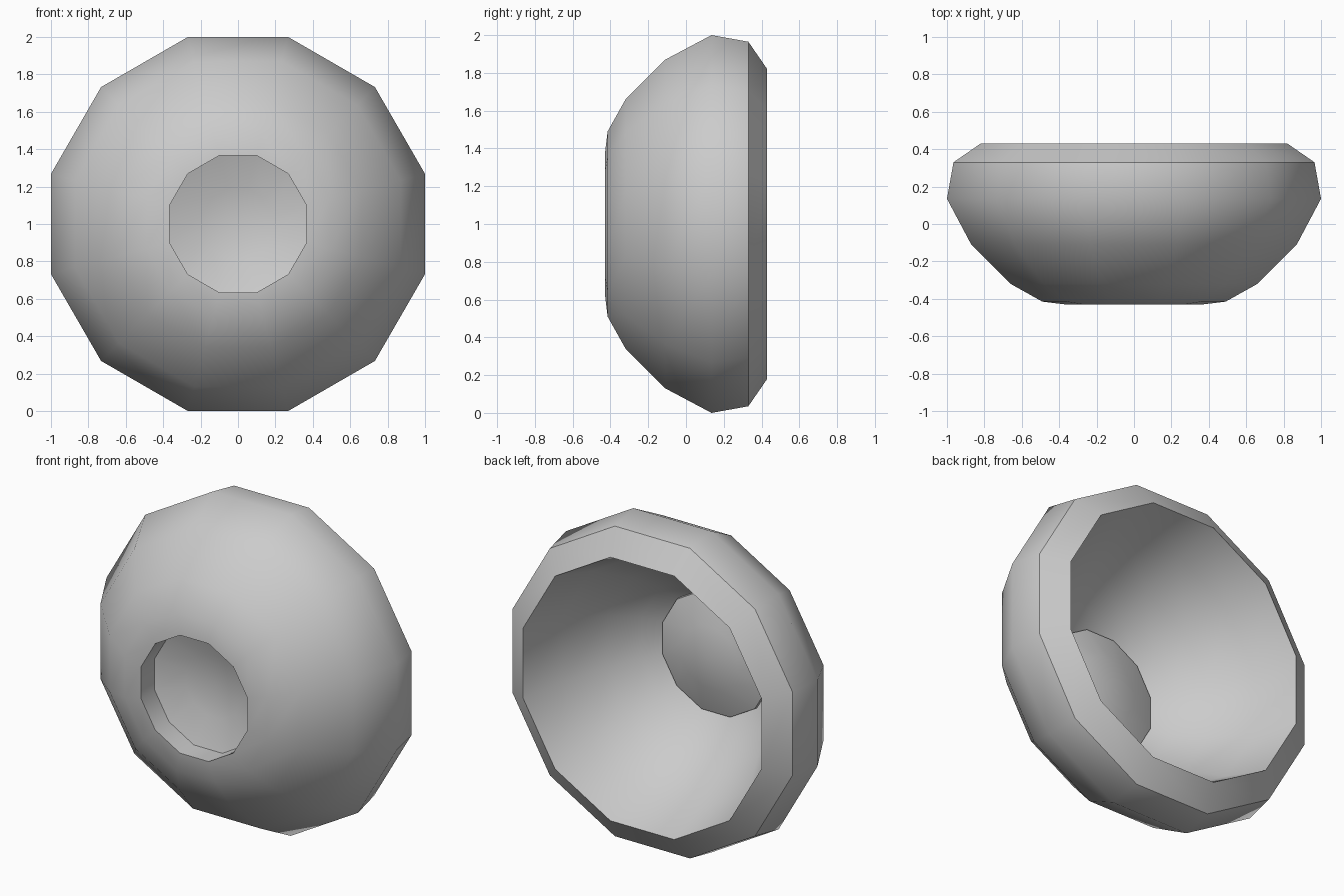
import bpy, bmesh, math

if "Cube" in bpy.data.objects:
    bpy.data.objects.remove(bpy.data.objects["Cube"])

SIDES = 12
# Profile as (flat-to-centre radius, y): front plug -> recess -> outer shell -> rim -> inner bowl -> plug back
profile = [
    (0.19, -0.235), (0.367, -0.295), (0.367, -0.43),
    (0.49, -0.415), (0.66, -0.32), (0.87, -0.11), (1.00, 0.135), (0.965, 0.33),
    (0.82, 0.43),
    (0.74, 0.16), (0.60, -0.08), (0.47, -0.235), (0.37, -0.31),
    (0.367, -0.293), (0.19, -0.233),
]
SHARP_RINGS = {1, 2, 7, 8, 12, 13}   # plug edge, recess lip, rim edges
PLUG_FRONT, PLUG_BACK = -0.215, -0.213

bm = bmesh.new()
rings = []
for r, y in profile:
    R = r / math.cos(math.pi / SIDES)
    rings.append([bm.verts.new((R * math.cos(a), y, 1 + R * math.sin(a)))
                  for a in (2 * math.pi * (i + 0.5) / SIDES for i in range(SIDES))])

# Walls between neighbouring rings
for a, b in zip(rings, rings[1:]):
    for i in range(SIDES):
        j = (i + 1) % SIDES
        bm.faces.new((a[i], a[j], b[j], b[i]))

# Shallow domed plug closing the round recess, front and back
for ring, y in ((rings[0], PLUG_FRONT), (rings[-1], PLUG_BACK)):
    tip = bm.verts.new((0, y, 1))
    for i in range(SIDES):
        bm.faces.new((ring[i], ring[(i + 1) % SIDES], tip))
bmesh.ops.recalc_face_normals(bm, faces=bm.faces)

# Smooth shading with crisp lip, plug and rim edges
for f in bm.faces:
    f.smooth = True
for k in SHARP_RINGS:
    for i in range(SIDES):
        bm.edges.get((rings[k][i], rings[k][(i + 1) % SIDES])).smooth = False

mesh = bpy.data.meshes.new("bowl_shell")
bm.to_mesh(mesh)
bm.free()
bpy.context.collection.objects.link(bpy.data.objects.new("bowl_shell", mesh))
